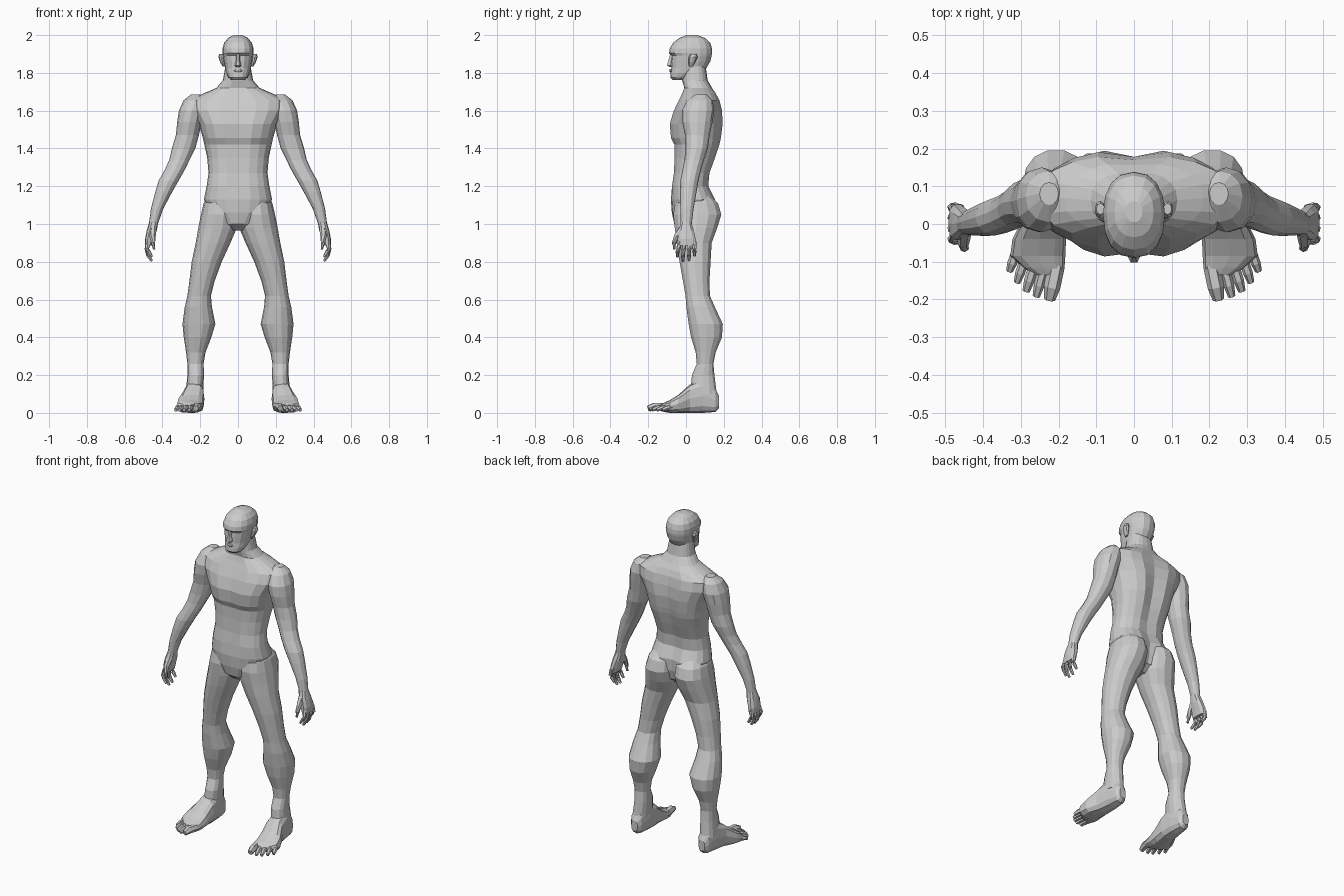
import bpy, bmesh, math
from mathutils import Vector


def skin(name, rings, mirror):
    """Bridge equal-length point rings, cap both ends, optionally mirror in x."""
    bm = bmesh.new()
    loops = [[bm.verts.new(p) for p in r] for r in rings]
    n = len(loops[0])
    for a, b in zip(loops, loops[1:]):
        for i in range(n):
            j = (i + 1) % n
            bm.faces.new((a[i], a[j], b[j], b[i]))
    bm.faces.new(loops[0])
    bm.faces.new(loops[-1])
    bmesh.ops.recalc_face_normals(bm, faces=bm.faces)
    me = bpy.data.meshes.new(name)
    bm.to_mesh(me)
    bm.free()
    ob = bpy.data.objects.new(name, me)
    bpy.context.collection.objects.link(ob)
    if mirror:
        m = ob.modifiers.new("Mirror", 'MIRROR')
        m.use_axis = (True, False, False)
    return ob


def loft(name, rows, n, power=2.3, axis='z', mirror=True):
    """Rows: (station, u min, u max, v min, v max[, front groove, back groove])."""
    def sup(t):
        return math.copysign(abs(t) ** (2 / power), t) if abs(t) > 1e-6 else 0
    rings = []
    for s, u0, u1, v0, v1, *g in rows:
        gf, gb = g if g else (0, 0)
        ring = []
        for i in range(n):
            a = 2 * math.pi * i / n
            u = (u0 + u1) / 2 + (u1 - u0) / 2 * sup(math.cos(a))
            v = (v0 + v1) / 2 + (v1 - v0) / 2 * sup(math.sin(a))
            if i == n // 4:
                v -= gb
            if i == 3 * n // 4:
                v += gf
            ring.append((u, v, s) if axis == 'z' else (u, s, v))
        rings.append(ring)
    return skin(name, rings, mirror)


def tube(name, pts, radii, n=6, mirror=True):
    """Tapered tube along a short path."""
    pts = [Vector(p) for p in pts]
    rings = []
    for k, (p, r) in enumerate(zip(pts, radii)):
        d = pts[min(k + 1, len(pts) - 1)] - pts[max(k - 1, 0)]
        q = d.to_track_quat('Z', 'Y')
        rings.append([p + q @ Vector((r * math.cos(2 * math.pi * i / n),
                                      r * math.sin(2 * math.pi * i / n), 0)) for i in range(n)])
    return skin(name, rings, mirror)


# Torso and neck: height, half width, front, back, front groove, back groove
torso = [
    (0.965, 0.03, -0.02, 0.08, 0, 0), (1.00, 0.09, -0.062, 0.13, 0, 0.01),
    (1.06, 0.155, -0.075, 0.155, 0, 0.02), (1.13, 0.18, -0.08, 0.158, 0, 0.02),
    (1.20, 0.166, -0.078, 0.122, 0.008, 0.01), (1.27, 0.156, -0.068, 0.128, 0.006, 0.014),
    (1.35, 0.163, -0.065, 0.158, 0.006, 0.02), (1.42, 0.178, -0.066, 0.182, 0.006, 0.025),
    (1.455, 0.186, -0.085, 0.19, 0.014, 0.025), (1.53, 0.208, -0.092, 0.2, 0.016, 0.022),
    (1.60, 0.25, -0.07, 0.196, 0.012, 0.018), (1.655, 0.255, -0.042, 0.182, 0.006, 0.012),
    (1.69, 0.185, -0.025, 0.162, 0.006, 0.006), (1.72, 0.115, -0.012, 0.138, 0.004, 0),
    (1.76, 0.08, -0.02, 0.115, 0, 0), (1.86, 0.062, -0.02, 0.1, 0, 0)]
loft("torso", [(z, -w, w, f, b, gf, gb) for z, w, f, b, gf, gb in torso], 20, 2.4, mirror=False)

# Head: height, half width, front, back
head = [
    (1.762, 0.034, -0.07, -0.01), (1.775, 0.05, -0.083, 0.02), (1.80, 0.062, -0.082, 0.07),
    (1.825, 0.068, -0.078, 0.108), (1.86, 0.075, -0.078, 0.128), (1.892, 0.08, -0.076, 0.136),
    (1.905, 0.082, -0.09, 0.138), (1.93, 0.082, -0.086, 0.137), (1.96, 0.073, -0.068, 0.128),
    (1.985, 0.052, -0.035, 0.1), (2.0, 0.022, 0.005, 0.06)]
loft("head", [(z, -w, w, f, b) for z, w, f, b in head], 16, 2.3, mirror=False)

# Face details
loft("nose", [(1.832, -0.012, 0.012, -0.09, -0.06), (1.84, -0.018, 0.018, -0.105, -0.06),
              (1.865, -0.011, 0.011, -0.096, -0.06), (1.9, -0.009, 0.009, -0.085, -0.06)],
     6, 2, mirror=False)
loft("lips", [(1.803, -0.014, 0.014, -0.085, -0.06), (1.811, -0.025, 0.025, -0.088, -0.06),
              (1.82, -0.014, 0.014, -0.086, -0.06)], 8, 2, mirror=False)
loft("ear", [(1.835, 0.07, 0.082, 0.015, 0.035), (1.855, 0.072, 0.094, 0.012, 0.048),
             (1.885, 0.076, 0.104, 0.015, 0.062), (1.9, 0.078, 0.1, 0.025, 0.055)], 8, 2)

# Arm from deltoid to wrist: height, inner, outer, front, back
arm = [
    (1.685, 0.2, 0.25, 0.05, 0.11), (1.655, 0.165, 0.288, 0.005, 0.14),
    (1.60, 0.175, 0.313, -0.022, 0.15), (1.54, 0.192, 0.322, -0.02, 0.14),
    (1.47, 0.207, 0.329, -0.005, 0.125), (1.40, 0.226, 0.35, -0.003, 0.115),
    (1.34, 0.256, 0.364, -0.008, 0.095), (1.29, 0.28, 0.386, -0.018, 0.08),
    (1.23, 0.314, 0.42, -0.03, 0.066), (1.17, 0.348, 0.438, -0.032, 0.056),
    (1.08, 0.396, 0.461, -0.03, 0.04), (1.0, 0.424, 0.472, -0.028, 0.03)]
loft("arm", arm, 12, 2.1)

# Hand
loft("palm", [(1.01, 0.422, 0.47, -0.027, 0.029), (0.965, 0.43, 0.483, -0.042, 0.043),
              (0.92, 0.445, 0.492, -0.046, 0.053), (0.885, 0.455, 0.491, -0.044, 0.053)], 10, 2.6)
for i, (y0, y1, tip) in enumerate([(-0.034, -0.045, 0.825), (-0.008, -0.016, 0.803),
                                   (0.018, 0.016, 0.806), (0.043, 0.045, 0.83)]):
    tube(f"finger_{i + 1}", [(0.473, y0, 0.905), (0.483, (y0 + y1) / 2, 0.868),
                             (0.475, y1, tip + 0.03), (0.456, y1, tip)],
         (0.014, 0.012, 0.011, 0.007))
tube("thumb", [(0.448, -0.022, 0.975), (0.452, -0.05, 0.935), (0.449, -0.063, 0.9),
               (0.444, -0.062, 0.865)], (0.018, 0.016, 0.012, 0.007))

# Leg from buttock to ankle: height, inner, outer, front, back
leg = [
    (1.16, 0.03, 0.15, 0.0, 0.12), (1.11, 0.008, 0.182, -0.06, 0.172),
    (1.05, 0.003, 0.196, -0.07, 0.19), (0.98, 0.006, 0.21, -0.062, 0.168),
    (0.90, 0.04, 0.224, -0.052, 0.138), (0.80, 0.086, 0.245, -0.036, 0.132),
    (0.70, 0.123, 0.257, -0.018, 0.126), (0.62, 0.143, 0.268, -0.004, 0.128),
    (0.56, 0.138, 0.282, 0.0, 0.155), (0.47, 0.12, 0.294, 0.012, 0.197),
    (0.40, 0.141, 0.287, 0.025, 0.192), (0.32, 0.172, 0.275, 0.05, 0.158),
    (0.26, 0.182, 0.268, 0.056, 0.146), (0.20, 0.18, 0.268, 0.03, 0.152),
    (0.10, 0.185, 0.277, 0.02, 0.165)]
loft("leg", leg, 14, 2.2)

# Foot along y: station, inner, outer, bottom, top
foot = [
    (0.175, 0.208, 0.25, 0.025, 0.09), (0.155, 0.192, 0.266, 0.005, 0.13),
    (0.09, 0.182, 0.278, 0.0, 0.18), (0.02, 0.178, 0.292, 0.0, 0.15),
    (-0.04, 0.18, 0.322, 0.0, 0.096), (-0.085, 0.182, 0.328, 0.0, 0.068),
    (-0.115, 0.184, 0.295, 0.005, 0.055), (-0.135, 0.19, 0.26, 0.01, 0.045)]
loft("foot", foot, 12, 2.7, axis='y')

# Toes: base x, base y, tip x, tip y, radius
toes = [(0.205, -0.11, 0.224, -0.2, 0.022), (0.238, -0.11, 0.259, -0.192, 0.014),
        (0.262, -0.1, 0.286, -0.178, 0.014), (0.287, -0.085, 0.31, -0.155, 0.013),
        (0.309, -0.065, 0.33, -0.125, 0.013)]
for i, (x0, y0, x1, y1, r) in enumerate(toes):
    xm, ym = x0 + (x1 - x0) * 0.65, y0 + (y1 - y0) * 0.65
    tube(f"toe_{i + 1}", [(x0, y0, 0.032), (xm, ym, r + 0.012), (x1, y1, r + 0.002)],
         (r, r, r * 0.7))
